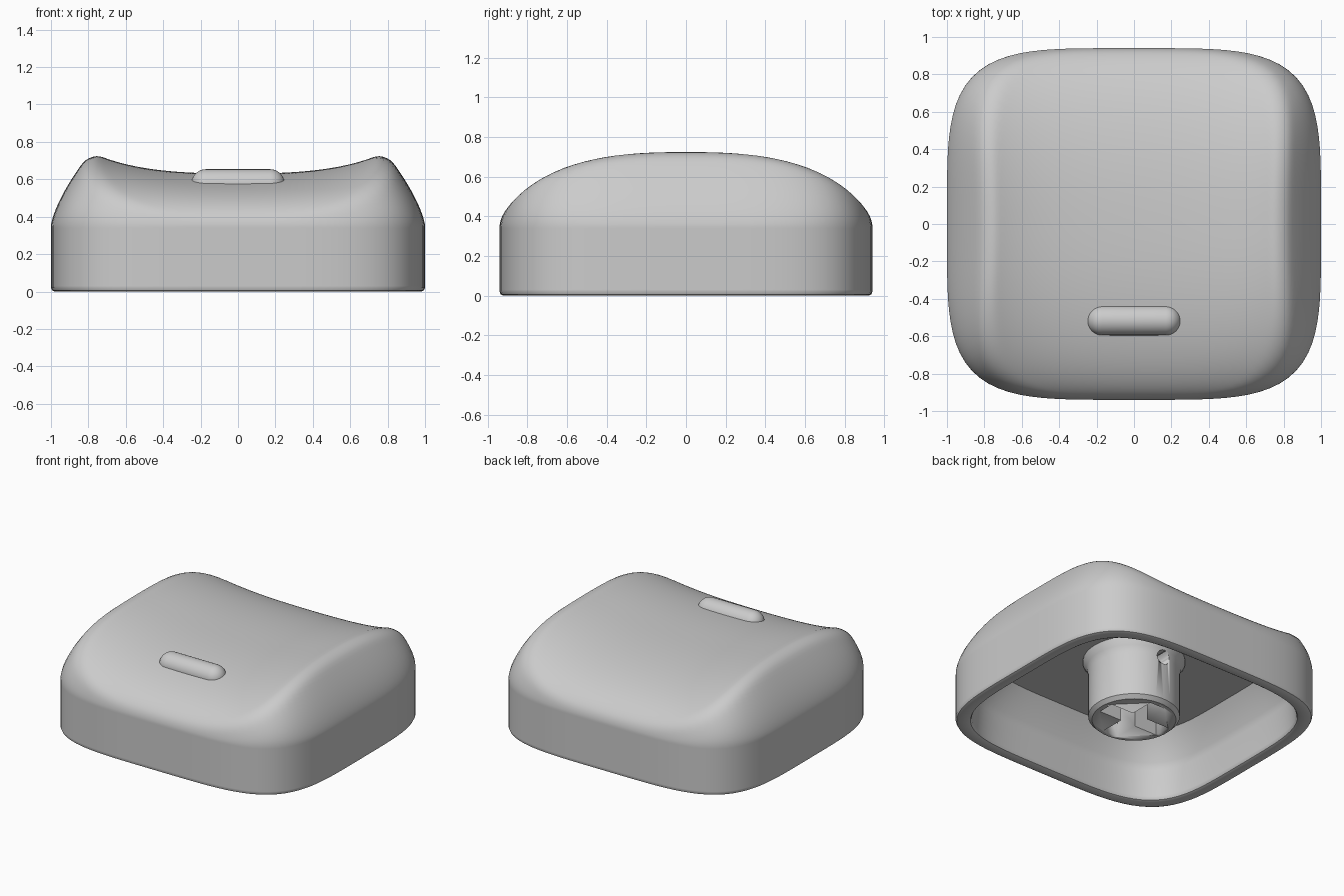
import bpy, bmesh
from math import sin, cos, pi, radians

if "Cube" in bpy.data.objects:
    bpy.data.objects.remove(bpy.data.objects["Cube"])

N = 128          # points around the cap outline
P = 4.3          # superellipse exponent
DY = 0.94        # half depth


def loft(name, rings, smooth=35):
    """Skin a list of closed rings and cap both ends flat."""
    bm = bmesh.new()
    loops = [[bm.verts.new(p) for p in r] for r in rings]
    for a, b in zip(loops, loops[1:]):
        n = len(a)
        for i in range(n):
            j = (i + 1) % n
            bm.faces.new((a[i], a[j], b[j], b[i]))
    bm.faces.new(loops[0])
    bm.faces.new(loops[-1])
    bmesh.ops.recalc_face_normals(bm, faces=bm.faces)
    me = bpy.data.meshes.new(name)
    bm.to_mesh(me)
    bm.free()
    ob = bpy.data.objects.new(name, me)
    bpy.context.collection.objects.link(ob)
    bpy.ops.object.select_all(action='DESELECT')
    ob.select_set(True)
    bpy.context.view_layer.objects.active = ob
    bpy.ops.object.shade_smooth_by_angle(angle=radians(smooth))
    return ob


def revolve(name, profile, axis='z', centre=(0, 0, 0), n=48):
    """Turn (radius, height) points around an axis."""
    rings = []
    for r, h in profile:
        ring = []
        for i in range(n):
            c, s = r * cos(2 * pi * i / n), r * sin(2 * pi * i / n)
            p = {'z': (c, s, h), 'x': (h, c, s), 'y': (c, h, s)}[axis]
            ring.append(tuple(a + b for a, b in zip(p, centre)))
        rings.append(ring)
    return loft(name, rings)


def cut(ob, cutter):
    """Subtract a cutter and discard it."""
    cutter.hide_render = True
    mod = ob.modifiers.new("cut", 'BOOLEAN')
    mod.operation, mod.solver, mod.object = 'DIFFERENCE', 'EXACT', cutter
    bpy.context.view_layer.objects.active = ob
    bpy.ops.object.modifier_apply(modifier="cut")
    bpy.data.objects.remove(cutter)


def outline(u, z):
    """Rounded-square ring of scale u; z is a number or a function."""
    ring = []
    for i in range(N):
        c, s = cos(2 * pi * i / N), sin(2 * pi * i / N)
        r = u * (abs(c) ** P + abs(s / DY) ** P) ** (-1 / P)
        x, y = r * c, r * s
        ring.append((x, y, z(x, y, u) if callable(z) else z))
    return ring


def top(x, y, u):
    """Scooped dish blended into the steep flanks, fuller at the corners."""
    q = max(0.0, 1 - abs(y / DY) ** 2.3) ** 0.5
    dish = (0.28 + 0.08 * x ** 2 + 0.17 * x ** 4) * q
    corner = 4 * abs(x * y / DY / u ** 2) ** P
    side = 0.38 * (max(0.0, 1 - u) / 0.2) ** (0.7 - 0.12 * corner)
    m = min(dish, side)
    k = 0.3 * m + 1e-6
    h = max(0.0, k - abs(dish - side))
    return 0.35 + m - h * h / (4 * k)


# Cap shell: scooped top, straight skirt, rounded rim, hollow inside
T = 48
rings = [outline(1 - (1 - t / T) ** 1.7, top) for t in range(1, T + 1)]
rings += [outline(1, 0.34), outline(1, 0.03), outline(1, 0.02),
          outline(0.994, 0.006), outline(0.98, 0),
          outline(0.93, 0), outline(0.917, 0.006), outline(0.91, 0.02),
          outline(0.909, 0.03), outline(0.9, 0.22), outline(0.89, 0.27),
          outline(0.78, 0.44)]
loft("cap_shell", rings)

# Raised finger bar on the dish
R, L = 0.08, 0.17
half = [(R * cos(a), L + R * sin(a)) for a in [i * pi / 2 / 12 for i in range(12)]]
half.append((0.001, L + R))
revolve("finger_bar", [(r, -h) for r, h in reversed(half)] + half, 'x', (0, -0.515, 0.574))

# Stem flaring into the ceiling, with a cross-shaped socket and a pin hole
stem = revolve("stem", [(0.275, 0.0), (0.3, 0.025), (0.3, 0.34),
                        (0.31, 0.39), (0.335, 0.43), (0.335, 0.46)], n=64)
a, b = 0.24, 0.06
plus = [(a, -b), (a, b), (b, b), (b, a), (-b, a), (-b, b),
        (-a, b), (-a, -b), (-b, -b), (-b, -a), (b, -a), (b, -b)]
cut(stem, loft("socket_cutter", [[(x, y, z) for x, y in plus] for z in (-0.1, 0.25)]))
cut(stem, revolve("pin_cutter", [(0.05, -0.5), (0.05, 0.5)], 'y', (0, 0, 0.34), 24))
